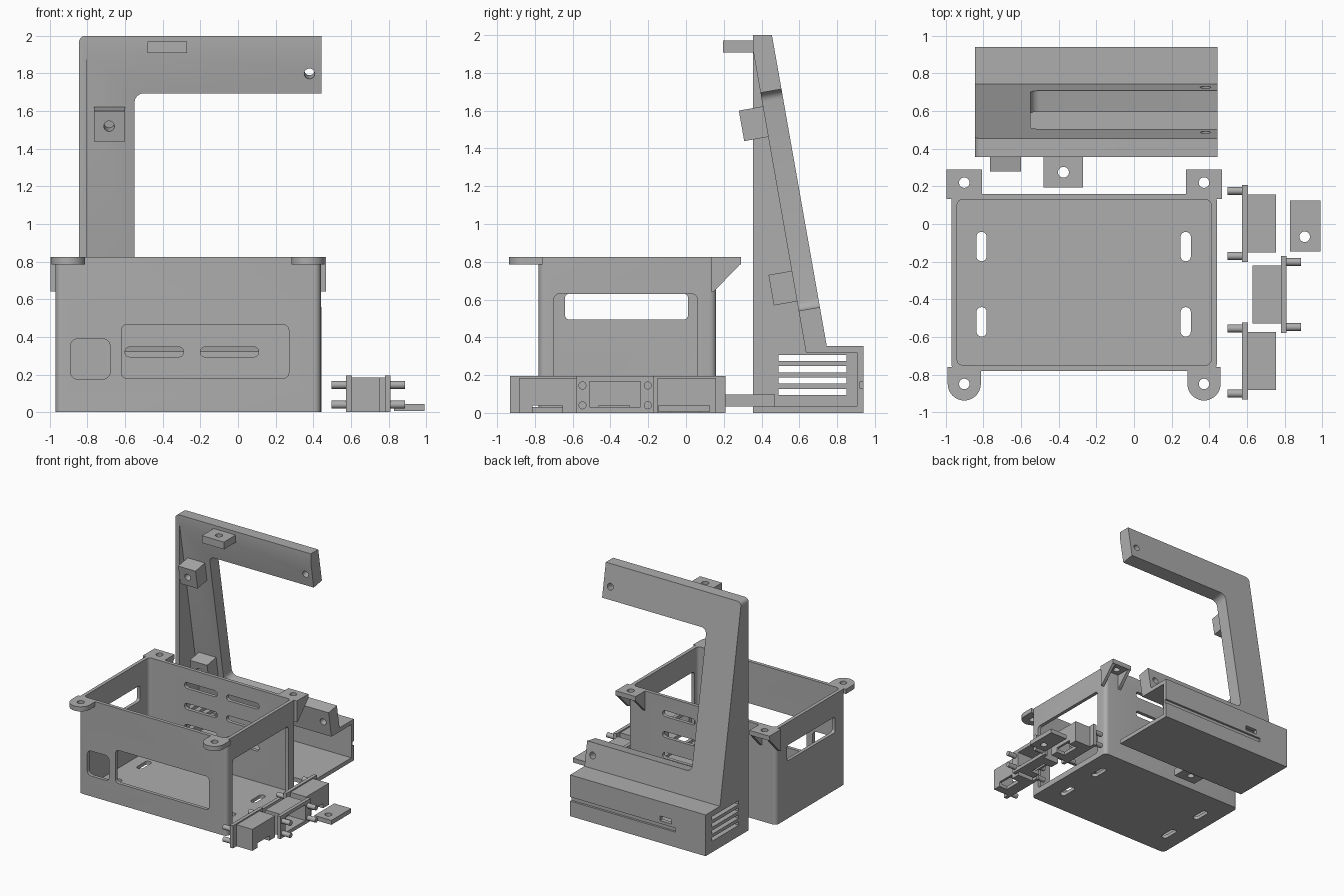
import bpy, bmesh
from math import sin, cos, pi, radians
from mathutils import Matrix, Vector

if "Cube" in bpy.data.objects:
    bpy.data.objects.remove(bpy.data.objects["Cube"])

GREY = (0.42, 0.42, 0.42, 1)
grey = bpy.data.materials.new("plain grey")
grey.use_nodes = True
grey.diffuse_color = GREY
grey.node_tree.nodes["Principled BSDF"].inputs["Base Color"].default_value = GREY

parts = []


def arc(cx, cy, r, a0, a1, n=6):
    return [(cx + r * cos(radians(a0 + (a1 - a0) * i / n)),
             cy + r * sin(radians(a0 + (a1 - a0) * i / n))) for i in range(n + 1)]


def circle(cx, cy, r, n=24):
    return arc(cx, cy, r, 0, 360, n)[:-1]


def rect(a0, a1, b0, b1, r=0):
    """Rectangle outline, with round corners when r is given."""
    if not r:
        return [(a0, b0), (a1, b0), (a1, b1), (a0, b1)]
    return (arc(a1 - r, b1 - r, r, 0, 90) + arc(a0 + r, b1 - r, r, 90, 180)
            + arc(a0 + r, b0 + r, r, 180, 270) + arc(a1 - r, b0 + r, r, 270, 360))


def prism(name, outline, axis, lo, hi, matrix=None):
    """Extrude a flat outline along one axis."""
    place = {"x": lambda a, b, h: (h, a, b),
             "y": lambda a, b, h: (a, h, b),
             "z": lambda a, b, h: (a, b, h)}[axis]
    bm = bmesh.new()
    face = bm.faces.new([bm.verts.new(place(a, b, lo)) for a, b in outline])
    ext = bmesh.ops.extrude_face_region(bm, geom=[face])
    moved = [v for v in ext["geom"] if isinstance(v, bmesh.types.BMVert)]
    bmesh.ops.translate(bm, verts=moved, vec=Vector(place(0, 0, hi - lo)))
    if matrix:
        bm.transform(matrix)
    bmesh.ops.recalc_face_normals(bm, faces=bm.faces)
    mesh = bpy.data.meshes.new(name)
    bm.to_mesh(mesh)
    bm.free()
    mesh.materials.append(grey)
    obj = bpy.data.objects.new(name, mesh)
    bpy.context.collection.objects.link(obj)
    parts.append(obj)
    return obj


def cut(obj, outline, axis, lo, hi, matrix=None):
    """Subtract an extruded outline from a part."""
    cutter = prism("cutter", outline, axis, lo, hi, matrix)
    parts.remove(cutter)
    cutter.hide_render = True
    mod = obj.modifiers.new("cut", "BOOLEAN")
    mod.operation, mod.solver, mod.object = "DIFFERENCE", "EXACT", cutter
    bpy.context.view_layer.objects.active = obj
    bpy.ops.object.modifier_apply(modifier=mod.name)
    bpy.data.objects.remove(cutter)


# Open case
MID = -0.265
TOP = 0.825
case = prism("case_body", rect(-0.97, 0.44, -0.78, 0.16, 0.035), "z", 0, TOP)
cut(case, rect(-0.94, 0.41, -0.75, 0.13, 0.03), "z", 0.03, 1)
cut(case, rect(-0.70, 0.06, 0.05, 0.63, 0.03), "x", 0.3, 0.6)
cut(case, rect(-0.64, 0.01, 0.495, 0.63, 0.02), "x", -1.1, -0.9)
cut(case, rect(-0.62, 0.27, 0.18, 0.465, 0.03), "y", -0.9, -0.7)
cut(case, rect(-0.89, -0.68, 0.175, 0.39, 0.04), "y", -0.9, -0.7)
for z in (0.32, 0.5, 0.68):
    for x in (-0.6, -0.2):
        cut(case, rect(x, x + 0.31, z - 0.026, z + 0.026, 0.024), "y", 0.1, 0.2)
for x in (-0.81, 0.275):
    for y in (-0.12, -0.52):
        cut(case, rect(x - 0.027, x + 0.027, y - 0.078, y + 0.078, 0.026), "z", -0.1, 0.1)

# Mounting ears, round at the front and gusseted at the back
for side, word in ((-1, "right"), (1, "left")):
    cx = MID + side * 0.637
    r = 0.088
    ear = prism("front_ear_" + word,
                arc(cx, -0.85, r, 180, 360, 20) + [(cx + r, -0.76), (cx - r, -0.76)],
                "z", 0.785, TOP)
    cut(ear, circle(cx, -0.85, 0.028), "z", 0.7, 0.9)
    ear = prism("back_ear_" + word, rect(cx - 0.095, cx + 0.095, 0.132, 0.29),
                "z", 0.785, TOP)
    cut(ear, circle(cx, 0.22, 0.028), "z", 0.7, 0.9)
    for x in (cx - 0.095, cx + 0.067):
        prism("ear_gusset_" + word,
              [(0.135, 0.64), (0.15, 0.645), (0.285, 0.785), (0.135, 0.785)],
              "x", x, x + 0.028)

# Sloped stand: a hollow shell, open at the front and at one end
LEFT, RIGHT = -0.845, 0.445
stand = prism("stand_shell", [(0.355, 0), (0.94, 0), (0.94, 0.355), (0.745, 0.355),
                              (0.455, 2), (0.355, 2)], "x", LEFT, RIGHT)
bm = bmesh.new()
bm.from_mesh(stand.data)
corner = [e for e in bm.edges
          if all(v.co.x < LEFT + 0.01 and v.co.z > 1.99 for v in e.verts)]
bmesh.ops.bevel(bm, geom=corner, offset=0.035, segments=6, profile=0.5, affect="EDGES")
bm.to_mesh(stand.data)
bm.free()
cut(stand, [(0.2, 0.035), (0.905, 0.035), (0.905, 0.32), (0.635, 0.32),
            (0.355, 1.92), (0.2, 1.92)], "x", -0.805, 0.6)


def on_slope(y, z):
    return Matrix.Translation((0, y, z)) @ Matrix.Rotation(radians(10), 4, "X")


# Opening and screw holes through the sloped panel
cut(stand, rect(-0.55, 0.8, -0.586, 0.586, 0.05), "y", -0.3, 0.3, on_slope(0.607, 1.137))
for y, z in ((0.44, 1.81), (0.68, 0.45)):
    cut(stand, circle(0.38, 0, 0.028), "y", -0.2, 0.2, on_slope(y, z))

# Vents in the side wall, groove and port in the rear wall
for i in range(4):
    z = 0.095 + i * 0.06
    cut(stand, rect(0.49, 0.85, z, z + 0.032), "x", -0.9, -0.7)
cut(stand, rect(-0.56, 0.6, 0.13, 0.165), "y", 0.922, 1)
cut(stand, rect(-0.52, -0.41, 0.19, 0.23), "y", 0.88, 1)

# Bosses on the sloped panel, each with a blind hole
for name, y, z in (("upper_boss", 0.353, 1.53), ("lower_boss", 0.51, 0.66)):
    boss = prism(name, rect(-0.765, -0.6, -0.082, 0.082), "y", -0.06, 0.075, on_slope(y, z))
    cut(boss, circle(-0.685, 0, 0.028), "y", -0.2, 0.05, on_slope(y, z))

# Drilled tabs on the top arm and the floor
for name, back, z in (("top_tab", 0.36, 1.908), ("floor_tab", 0.47, 0.035)):
    tab = prism(name, rect(-0.48, -0.27, 0.195, back), "z", z, z + 0.063)
    cut(tab, circle(-0.375, 0.275, 0.029), "z", z - 0.1, z + 0.1)


# Loose socket housings with a flange and four pegs
def housing(word, x, way, y):
    def span(a, b):
        return sorted((x + way * a, x + way * b))
    body = prism("housing_block_" + word, rect(y - 0.155, y + 0.155, 0, 0.185),
                 "x", *span(0.028, 0.18))
    flange = prism("housing_flange_" + word, rect(y - 0.205, y + 0.205, 0, 0.195),
                   "x", *span(0, 0.03))
    for obj in (body, flange):
        cut(obj, rect(y - 0.135, y + 0.135, 0.03, 0.165), "x", *span(-0.1, 0.16))
    cut(body, rect(y - 0.085, y + 0.075, -0.1, 0.04), "x", *span(0.1, 0.3))
    for py in (y - 0.173, y + 0.173):
        for pz in (0.04, 0.145):
            prism("housing_peg_" + word, circle(py, pz, 0.021, 20), "x", *span(-0.078, 0.01))


housing("back", 0.575, 1, 0.003)
housing("middle", 0.81, -1, -0.375)
housing("front", 0.575, 1, -0.728)

# Loose drilled plate
plate = prism("small_plate", rect(0.828, 0.99, -0.145, 0.125), "z", 0.005, 0.043)
cut(plate, circle(0.907, -0.068, 0.028), "z", -0.1, 0.1)

# Smooth the round surfaces only
bpy.ops.object.select_all(action="DESELECT")
for obj in parts:
    obj.select_set(True)
bpy.context.view_layer.objects.active = parts[0]
bpy.ops.object.shade_smooth_by_angle(angle=radians(30))
